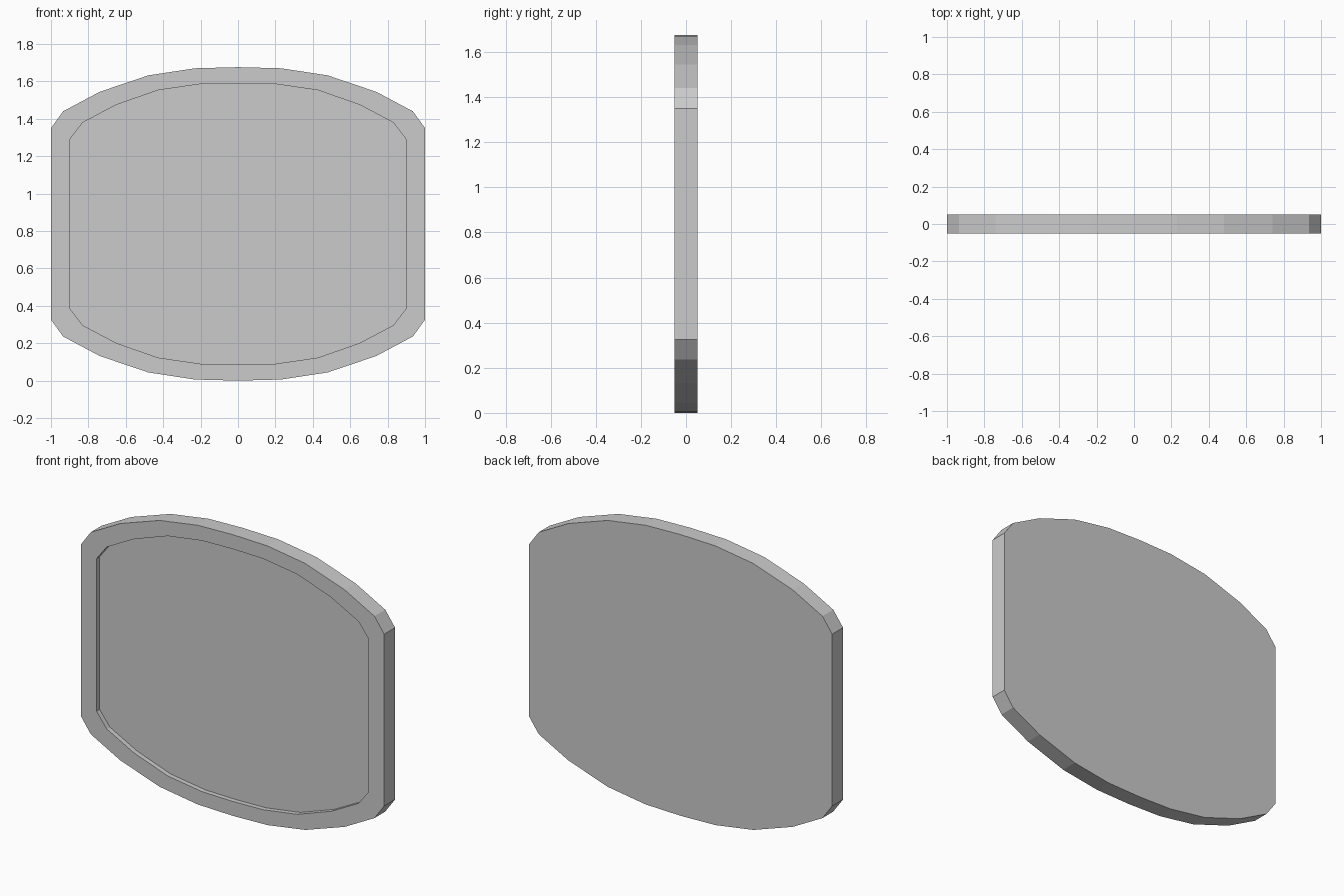
import bpy
import bmesh

if "Cube" in bpy.data.objects:
    bpy.data.objects.remove(bpy.data.objects["Cube"])

CENTRE_Z = 0.838
FRONT, RECESS, BACK = -0.051, -0.022, 0.051

# Quarter outlines (x, height above centre), from side to top middle
OUTER = [(1.0, 0.512), (0.935, 0.602), (0.74, 0.706), (0.48, 0.794), (0.23, 0.832), (0, 0.838)]
INNER = [(0.897, 0.455), (0.83, 0.542), (0.65, 0.637), (0.427, 0.715), (0.2, 0.748), (0, 0.752)]


def full_outline(quarter):
    """Mirror a quarter outline into a closed loop."""
    top = quarter + [(-x, z) for x, z in reversed(quarter[:-1])]
    return top + [(-x, -z) for x, z in top]


def ring(bm, quarter, y):
    return [bm.verts.new((x, y, z + CENTRE_Z)) for x, z in full_outline(quarter)]


def bridge(bm, a, b):
    n = len(a)
    for i in range(n):
        j = (i + 1) % n
        bm.faces.new((a[i], a[j], b[j], b[i]))


bm = bmesh.new()
# Back plate, outer rim, front border, recess wall and recessed panel
rings = [ring(bm, OUTER, BACK), ring(bm, OUTER, FRONT),
         ring(bm, INNER, FRONT), ring(bm, INNER, RECESS)]
for a, b in zip(rings, rings[1:]):
    bridge(bm, a, b)
bm.faces.new(rings[0])
bm.faces.new(rings[-1])
bmesh.ops.recalc_face_normals(bm, faces=bm.faces)

mesh = bpy.data.meshes.new("framed_panel")
bm.to_mesh(mesh)
bm.free()
panel = bpy.data.objects.new("framed_panel", mesh)
bpy.context.collection.objects.link(panel)
